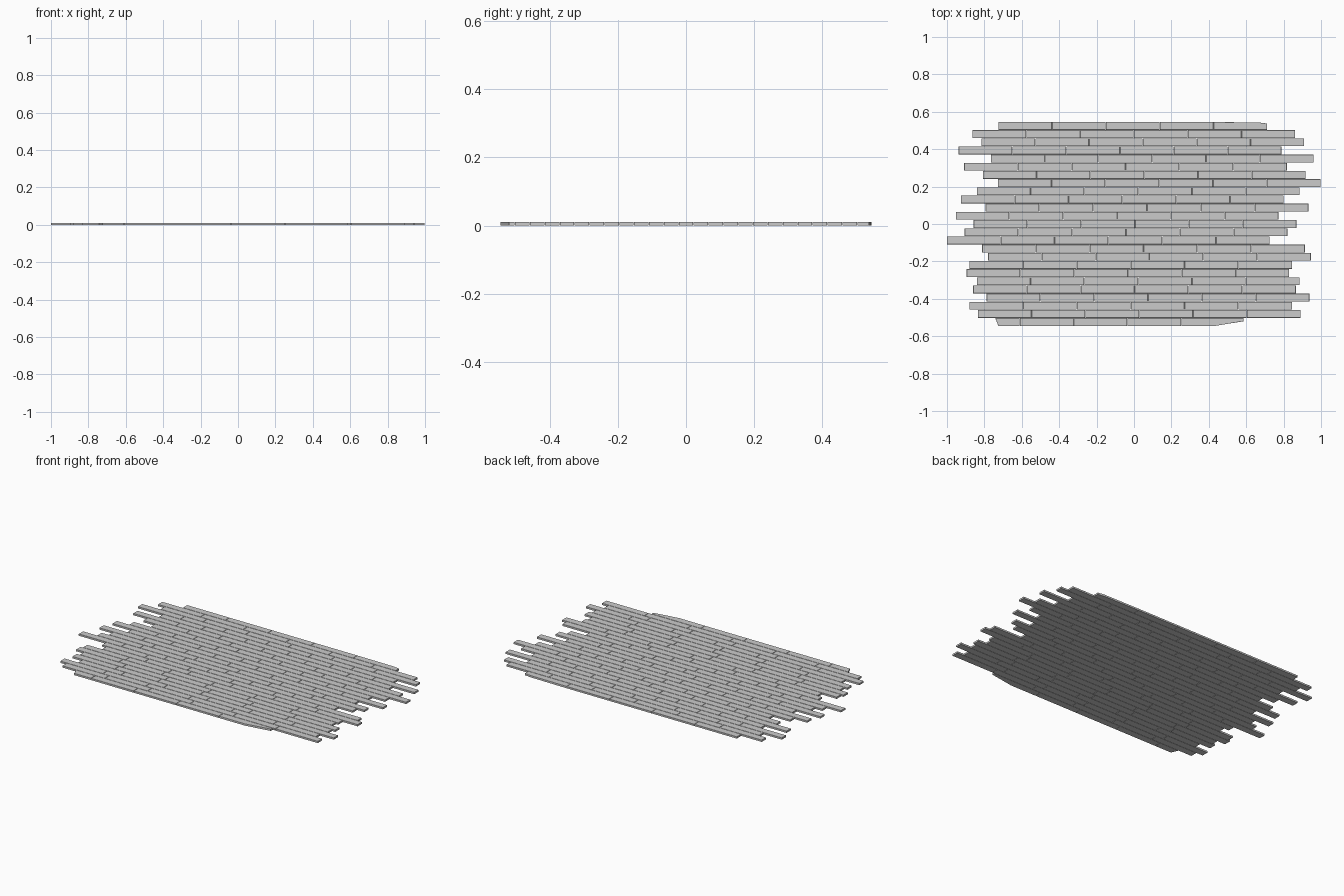
import bpy, bmesh

if "Cube" in bpy.data.objects:
    bpy.data.objects.remove(bpy.data.objects["Cube"])

PITCH, LENGTH, THICK, GAP = 0.0437, 0.2878, 0.011, 0.0018

# left end of each full row, back to front
STARTS = [-0.863, -0.815, -0.937, -0.765, -0.908, -0.808, -0.728, -0.84,
          -0.925, -0.793, -0.953, -0.857, -0.905, -1.0, -0.812, -0.78,
          -0.88, -0.895, -0.84, -0.86, -0.788, -0.88, -0.835]


def add_plank(bm, outline):
    """Extrude a counter-clockwise outline into a plank with eased top edges."""
    low = [bm.verts.new((x, y, 0)) for x, y in outline]
    high = [bm.verts.new((x, y, THICK)) for x, y in outline]
    n = len(outline)
    bm.faces.new(low[::-1])
    top = bm.faces.new(high)
    for i in range(n):
        j = (i + 1) % n
        bm.faces.new((low[i], low[j], high[j], high[i]))
    bmesh.ops.bevel(bm, geom=list(top.edges), offset=0.0008, segments=1,
                    affect='EDGES')


def make_row(name, outlines):
    bm = bmesh.new()
    for outline in outlines:
        add_plank(bm, outline)
    bmesh.ops.recalc_face_normals(bm, faces=bm.faces)
    mesh = bpy.data.meshes.new(name)
    bm.to_mesh(mesh)
    bm.free()
    bpy.context.collection.objects.link(bpy.data.objects.new(name, mesh))


def rect(x0, x1, row):
    y = (12 - row) * PITCH
    h = (PITCH - GAP) / 2
    return [(x0, y - h), (x1, y - h), (x1, y + h), (x0, y + h)]


def run(start, count, row):
    return [rect(start + k * LENGTH, start + (k + 1) * LENGTH - GAP, row)
            for k in range(count)]


# full rows of six staggered planks
for i, start in enumerate(STARTS, 1):
    make_row(f"plank_row_{i:02d}", run(start, 6, i))

# back row, last plank worn at its outer corner
back = run(-0.725, 5, 0)
x0, y0 = back[-1][0]
x1, y1 = back[-1][2]
back[-1] = [(x0, y0), (x1, y0), (x1, y1 - 0.008), (0.67, y1 - 0.003), (x0, y1)]
make_row("back_plank_row", back)

# front row, cut at the left and tapering away at the right
front = run(-0.61, 3, 24)
yb, yt = front[0][0][1], front[0][2][1]
front.append([(-0.725, yb), (-0.61 - GAP, yb), (-0.61 - GAP, yt), (-0.742, yt)])
front.append([(0.2534, yb), (0.43, yb), (0.585, -0.52), (0.585, yt), (0.2534, yt)])
make_row("front_plank_row", front)
